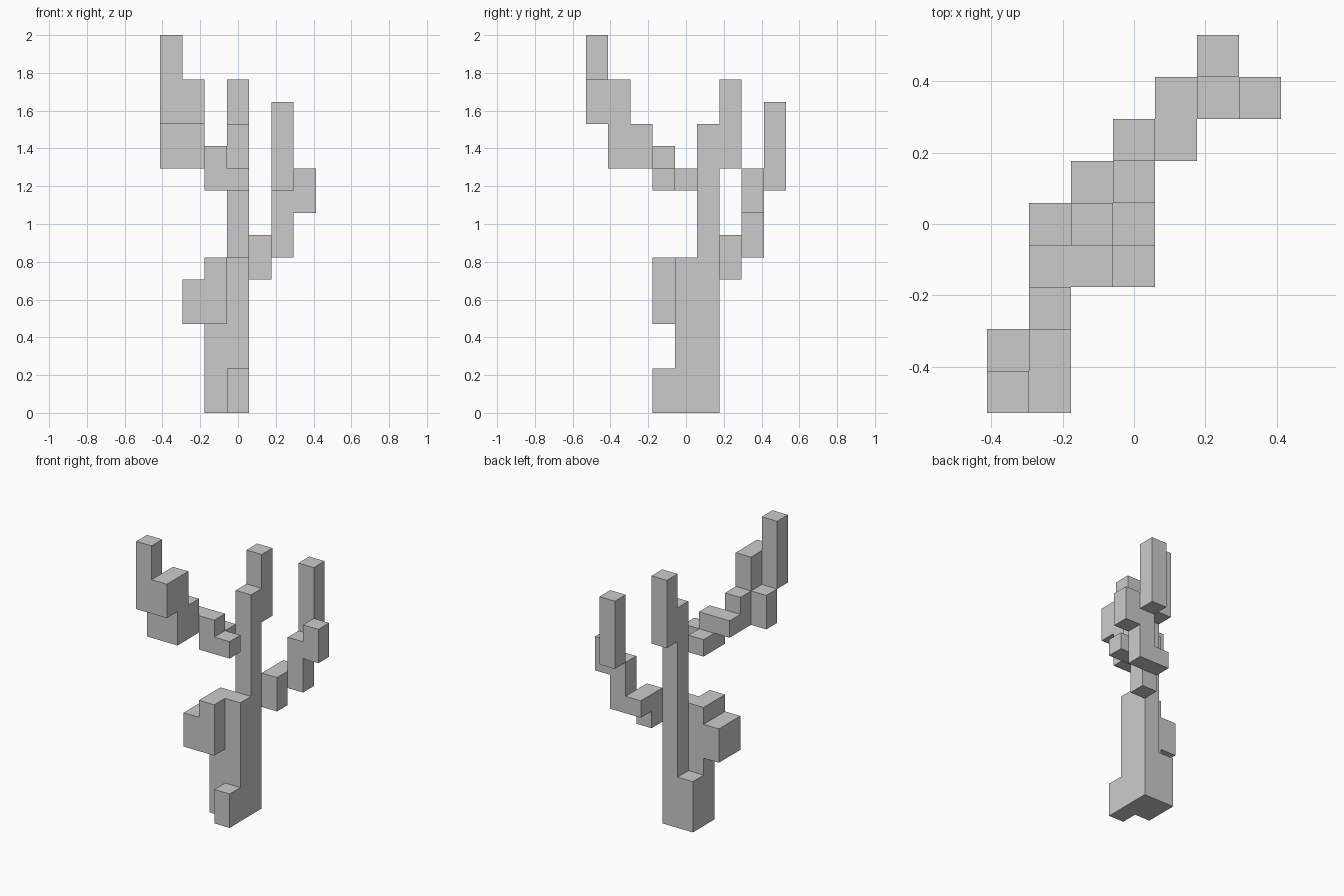
import bpy, bmesh
from mathutils import Vector

if "Cube" in bpy.data.objects:
    bpy.data.objects.remove(bpy.data.objects["Cube"])

S = 2 / 17  # block size: the tree is 17 blocks tall

# Each part is a list of block columns: (x, y, bottom, top)
PARTS = {
    "trunk": [(0, 1, 0, 13), (0, 0, 0, 7), (-1, 0, 0, 7), (-1, 1, 0, 3),
              (0, -1, 0, 2), (0, 2, 11, 15)],
    "trunk_knot": [(-1, -1, 4, 7), (-2, -1, 4, 6), (-2, 0, 4, 6)],
    "left_branch": [(-1, 0, 10, 11), (0, -1, 10, 11), (-1, -1, 10, 12),
                    (-2, -1, 11, 12), (-2, -2, 11, 13), (-2, -3, 11, 15),
                    (-3, -3, 11, 13), (-2, -4, 13, 15), (-3, -4, 13, 17)],
    "right_branch": [(1, 2, 6, 8), (1, 3, 7, 8), (2, 3, 7, 10),
                     (3, 3, 9, 11), (2, 4, 10, 14)],
}


def blocks(columns):
    return {(x, y, z) for x, y, lo, hi in columns for z in range(lo, hi)}


# All blocks together, so faces shared between blocks can be left out
filled = set().union(*(blocks(c) for c in PARTS.values()))


def build_part(name, columns):
    bm = bmesh.new()
    for b in sorted(blocks(columns)):
        centre = Vector((b[0], b[1], b[2] + 0.5))
        for axis in range(3):
            for sign in (-1, 1):
                n = Vector((0, 0, 0))
                n[axis] = sign
                if tuple(int(b[i] + n[i]) for i in range(3)) in filled:
                    continue
                u = Vector((0, 0, 0))
                u[(axis + 1) % 3] = 0.5
                v = n.cross(u)
                bm.faces.new([bm.verts.new((centre + n * 0.5 + p) * S)
                              for p in (-u - v, u - v, u + v, v - u)])
    # Weld and merge coplanar squares into large flat faces
    bmesh.ops.remove_doubles(bm, verts=bm.verts, dist=0.001)
    bmesh.ops.dissolve_limit(bm, angle_limit=0.01, verts=bm.verts, edges=bm.edges)
    mesh = bpy.data.meshes.new(name)
    bm.to_mesh(mesh)
    bm.free()
    bpy.context.collection.objects.link(bpy.data.objects.new(name, mesh))


for part, cols in PARTS.items():
    build_part(part, cols)
